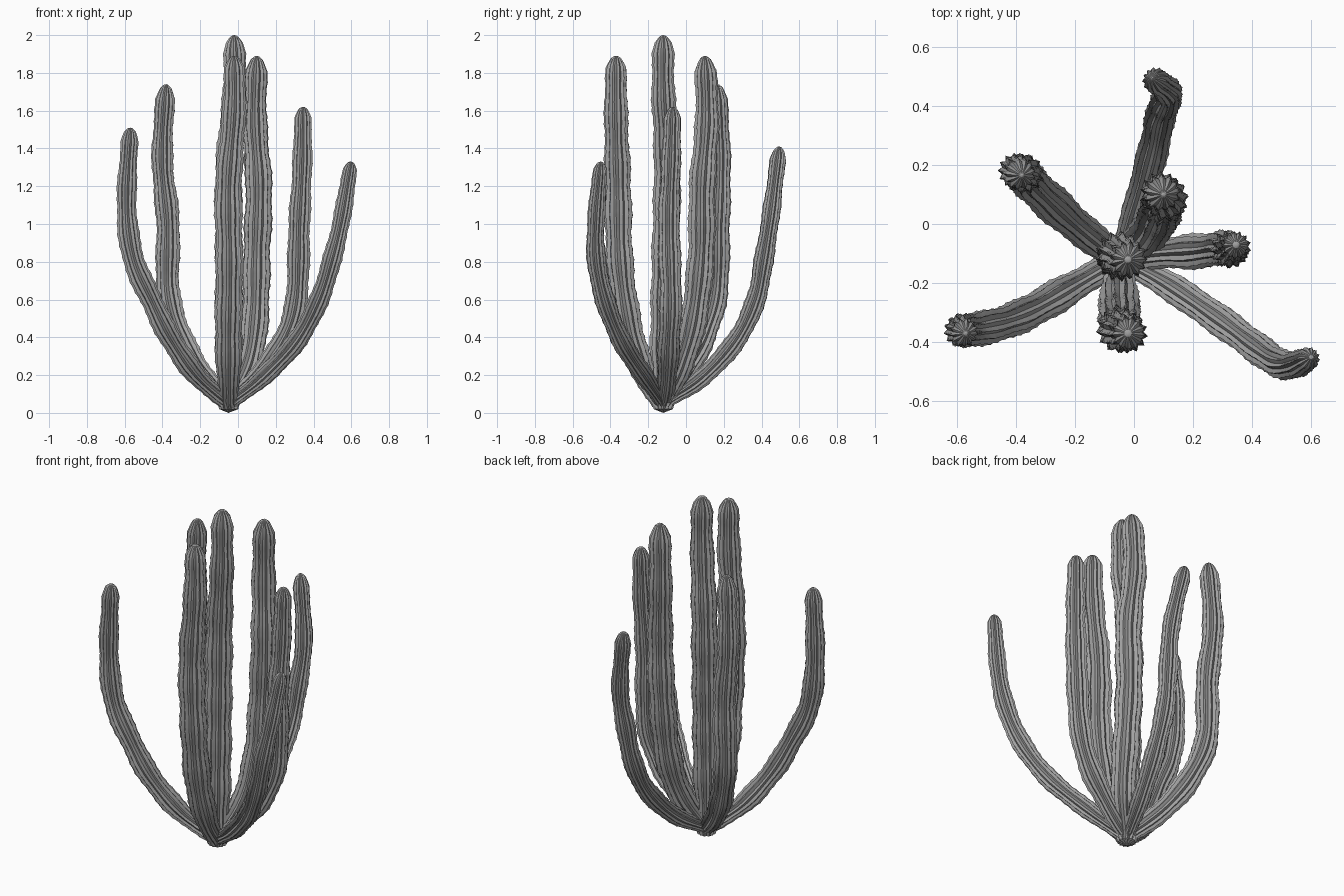
import bpy, bmesh, math
from mathutils import Vector

if "Cube" in bpy.data.objects:
    bpy.data.objects.remove(bpy.data.objects["Cube"], do_unlink=True)

# Single grey colour
grey = bpy.data.materials.new("stem_grey")
grey.use_nodes = True
COLOUR = (0.36, 0.36, 0.36, 1)
grey.diffuse_color = COLOUR
grey.node_tree.nodes["Principled BSDF"].inputs["Base Color"].default_value = COLOUR

RIBS = 13
RIB_PROFILE = (1.0, 0.92, 0.82, 0.92)   # ridge, flank, valley, flank
STEP = 0.02
ROOT = Vector((-0.05, -0.12, 0.05))


def smooth_path(points):
    """Evenly spaced samples of a Catmull-Rom curve."""
    pts = [points[0] * 2 - points[1]] + points + [points[-1] * 2 - points[-2]]
    dense = []
    for a, b, c, d in zip(pts, pts[1:], pts[2:], pts[3:]):
        for i in range(30):
            t = i / 30
            dense.append(0.5 * (2 * b + (c - a) * t + (2 * a - 5 * b + 4 * c - d) * t * t
                                + (3 * b - a - 3 * c + d) * t ** 3))
    dense.append(points[-1])
    lengths = [0]
    for p, q in zip(dense, dense[1:]):
        lengths.append(lengths[-1] + (q - p).length)
    total = lengths[-1]
    count = round(total / STEP)
    # Extra samples near the tip round off the dome
    stops = [total * i / count for i in range(count)]
    stops += [total - STEP * f for f in (0.6, 0.3, 0.1)]
    out, k = [], 0
    for s in stops:
        while lengths[k + 1] < s:
            k += 1
        f = (s - lengths[k]) / (lengths[k + 1] - lengths[k])
        out.append((dense[k].lerp(dense[k + 1], f), s))
    return out, total


def stem(name, radius, points, phase):
    """Ribbed, gently swelling stem with a domed tip."""
    path, total = smooth_path([Vector(p) for p in points])
    bm = bmesh.new()
    rings = []
    side = Vector((1, 0, 0))
    n = RIBS * len(RIB_PROFILE)
    dome = radius * 1.7
    for i, (p, s) in enumerate(path):
        ahead = path[min(i + 1, len(path) - 1)][0]
        behind = path[max(i - 1, 0)][0]
        axis = (ahead - behind).normalized()
        side = (side - axis * side.dot(axis)).normalized()
        other = axis.cross(side)
        # Overall taper, swelling and dome
        r = radius * (0.72 + 0.28 * min(1, s / 0.35))
        r *= 1 - 0.22 * max(0, (s / total - 0.6) / 0.4)
        r *= 1 + 0.055 * math.sin(s * 24 + phase)
        left = total - s
        if left < dome:
            r *= math.sqrt(max(0.0, 1 - (1 - left / dome) ** 2))
        ring = []
        for j in range(n):
            f = RIB_PROFILE[j % len(RIB_PROFILE)]
            if f == 1.0 and i % 3 == 1:      # small nodes along each ridge
                f = 1.06
            a = math.tau * j / n + phase
            ring.append(bm.verts.new(p + (side * math.cos(a) + other * math.sin(a)) * r * f))
        rings.append(ring)
    for low, high in zip(rings, rings[1:]):
        for j in range(n):
            k = (j + 1) % n
            bm.faces.new((low[j], low[k], high[k], high[j]))
    # Close both ends
    for ring, pole in ((rings[0][::-1], path[0][0] - Vector((0, 0, 0.02))),
                       (rings[-1], Vector(points[-1]))):
        v = bm.verts.new(pole)
        for j in range(n):
            bm.faces.new((ring[j], ring[(j + 1) % n], v))
    mesh = bpy.data.meshes.new(name)
    bm.to_mesh(mesh)
    bm.free()
    mesh.materials.append(grey)
    obj = bpy.data.objects.new(name, mesh)
    bpy.context.collection.objects.link(obj)
    bpy.ops.object.select_all(action='DESELECT')
    obj.select_set(True)
    bpy.context.view_layer.objects.active = obj
    bpy.ops.object.shade_smooth_by_angle(angle=math.radians(25))


# Each stem: ridge radius and the path above the shared root
STEMS = {
    "centre_stem": (0.071, [(-.05, -.12, .3), (-.05, -.11, .8), (-.05, -.1, 1.3),
                            (-.02, -.12, 1.7), (-.02, -.12, 2.0)]),
    "front_stem": (0.071, [(-.05, -.22, .2), (-.05, -.3, .45), (-.045, -.35, .8),
                           (-.05, -.36, 1.2), (-.02, -.37, 1.6), (-.02, -.37, 1.89)]),
    "back_inner_stem": (0.071, [(.05, -.03, .25), (.09, .04, .5), (.1, .08, .85),
                                (.11, .085, 1.2), (.09, .11, 1.55), (.1, .1, 1.89)]),
    "back_right_stem": (0.062, [(-.2, 0, .22), (-.31, .1, .42), (-.37, .16, .65),
                                (-.37, .17, 1.0), (-.4, .18, 1.35), (-.38, .165, 1.74)]),
    "left_stem": (0.058, [(.1, -.1, .19), (.24, -.09, .38), (.31, -.08, .6),
                          (.325, -.09, 1.0), (.34, -.08, 1.3), (.345, -.07, 1.62)]),
    "front_right_stem": (0.057, [(-.22, -.22, .2), (-.36, -.3, .4), (-.46, -.34, .6),
                                 (-.555, -.36, .82), (-.59, -.36, 1.1), (-.57, -.37, 1.51)]),
    "front_left_stem": (0.051, [(.12, -.21, .18), (.31, -.34, .38), (.43, -.43, .6),
                                (.5, -.475, .82), (.55, -.475, 1.03), (.6, -.45, 1.33)]),
    "back_stem": (0.051, [(.02, .09, .19), (.07, .27, .39), (.09, .37, .6),
                          (.105, .41, .8), (.115, .45, 1.05), (.06, .495, 1.41)]),
}
for i, (name, (radius, points)) in enumerate(STEMS.items()):
    root = ROOT if i else ROOT - Vector((0, 0, 0.03))
    stem(name, radius, [root] + points, i * 1.3)
